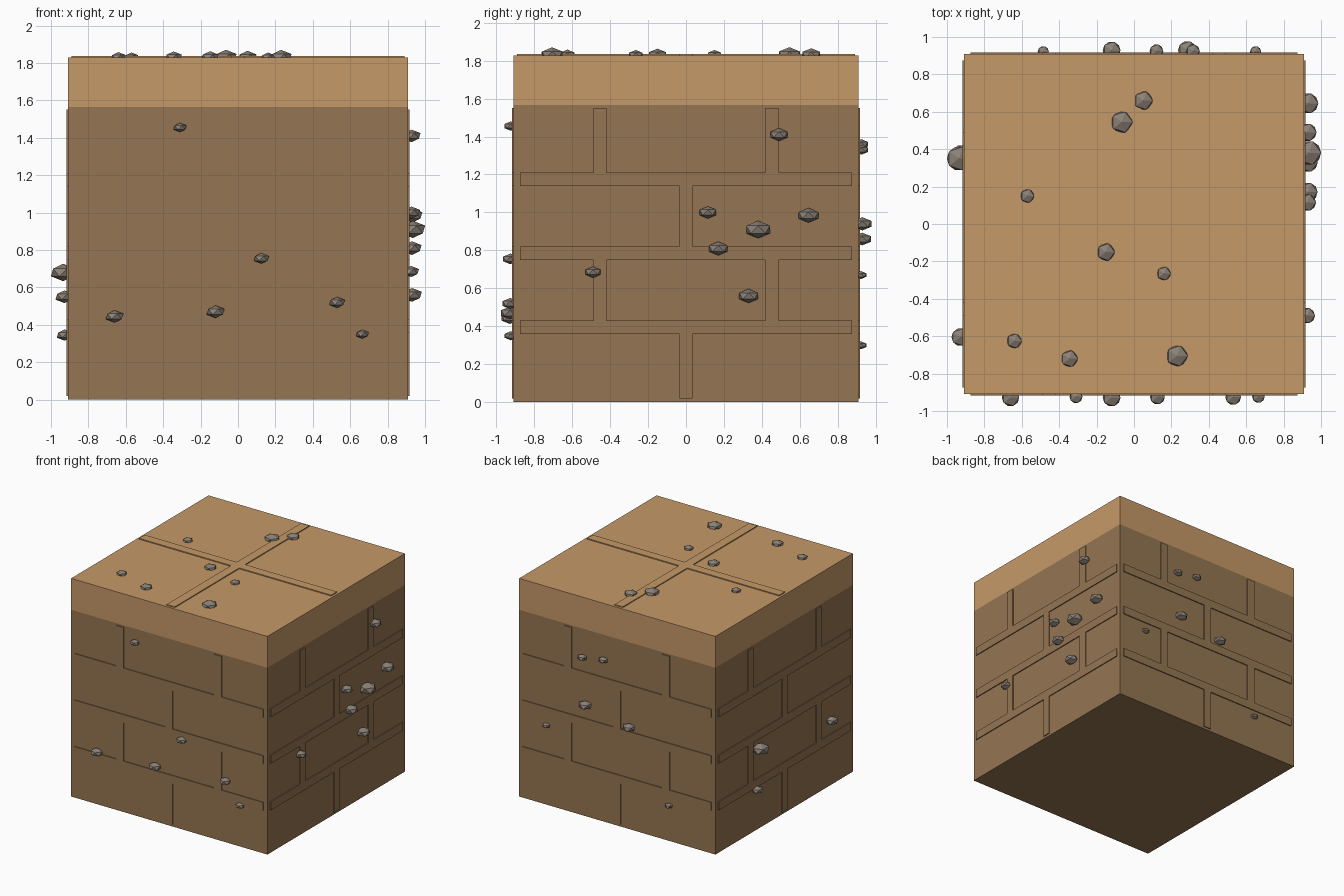
import bpy, bmesh, math
from mathutils import Matrix, Vector

if "Cube" in bpy.data.objects:
    bpy.data.objects.remove(bpy.data.objects["Cube"], do_unlink=True)

HALF, TOP, BAND, PROUD = 0.91, 1.828, 1.565, 0.008


def material(name, rgb):
    m = bpy.data.materials.new(name)
    m.use_nodes = True
    m.diffuse_color = (*rgb, 1)
    m.node_tree.nodes["Principled BSDF"].inputs["Base Color"].default_value = (*rgb, 1)
    return m


tan = material("light_tan", (0.56, 0.32, 0.14))
brown = material("earth_brown", (0.30, 0.178, 0.085))
grey = material("pebble_grey", (0.26, 0.22, 0.185))


def finish(bm, name, *mats):
    mesh = bpy.data.meshes.new(name)
    bm.to_mesh(mesh)
    bm.free()
    for m in mats:
        mesh.materials.append(m)
    ob = bpy.data.objects.new(name, mesh)
    bpy.context.collection.objects.link(ob)
    return ob


def add_box(bm, lo, hi, turn=Matrix()):
    lo, hi = Vector(lo), Vector(hi)
    m = turn @ Matrix.Translation((lo + hi) / 2) @ Matrix.Diagonal((*(hi - lo), 1))
    bmesh.ops.create_cube(bm, size=1, matrix=m)


def add_pebble(bm, centre, r):
    m = Matrix.Translation(centre) @ Matrix.Diagonal((1, 1, 0.63, 1))
    bmesh.ops.create_icosphere(bm, subdivisions=1, radius=r / 0.9, matrix=m)


# Block: brown below, tan band and top above
bm = bmesh.new()
add_box(bm, (-HALF, -HALF, 0), (HALF, HALF, TOP))
bmesh.ops.bisect_plane(bm, geom=bm.verts[:] + bm.edges[:] + bm.faces[:],
                       plane_co=(0, 0, BAND), plane_no=(0, 0, 1))
for f in bm.faces:
    f.material_index = int(f.calc_center_median().z > BAND)
finish(bm, "block", brown, tan)

# Raised brick joints, the same pattern on each side
COURSES = [0.36, 0.75, 1.14]
JOINT = 0.07
UPRIGHTS = [(0.02, 0.36, [0]), (0.43, 0.75, [-0.453, 0.453]),
            (0.82, 1.14, [0]), (1.21, 1.55, [-0.453, 0.453])]
SIDES = ["front", "right", "back", "left"]
turns = [Matrix.Rotation(math.radians(90 * k), 4, 'Z') for k in range(4)]
for side, turn in zip(SIDES, turns):
    bm = bmesh.new()
    near, far = -HALF - PROUD, -HALF + 0.01
    for z in COURSES:
        add_box(bm, (-0.875, near, z), (0.875, far, z + JOINT), turn)
    for z0, z1, places in UPRIGHTS:
        for u in places:
            add_box(bm, (u - JOINT / 2, near, z0), (u + JOINT / 2, far, z1), turn)
    finish(bm, side + "_joints", brown)

# Cross joint on the top
bm = bmesh.new()
add_box(bm, (-0.038, -0.89, TOP - 0.01), (0.038, 0.89, TOP + PROUD))
for s in (-1, 1):
    x0, x1 = sorted((s * 0.038, s * 0.89))
    add_box(bm, (x0, -0.038, TOP - 0.01), (x1, 0.038, TOP + PROUD))
finish(bm, "top_joints", tan)

# Pebbles on the sides: (across, height, radius)
PEBBLES = [
    [(-.31, 1.455, .035), (-.66, .445, .047), (-.12, .47, .048),
     (.125, .755, .04), (.53, .52, .042), (.665, .35, .034)],
    [(.49, 1.41, .048), (.115, 1.0, .046), (.645, .985, .055), (.38, .91, .066),
     (.17, .81, .052), (-.49, .685, .042), (.33, .56, .053)],
    [(-.315, 1.33, .037), (-.12, 1.36, .037), (-.285, .94, .05),
     (-.65, .67, .03), (.12, .86, .048), (.485, .3, .03)],
    [(-.35, .68, .066), (.605, .55, .048), (-.38, .345, .043)],
]
for side, turn, group in zip(SIDES, turns, PEBBLES):
    bm = bmesh.new()
    for u, z, r in group:
        add_pebble(bm, turn @ Vector((u, -HALF - 0.38 * r, z)), r)
    finish(bm, side + "_pebbles", grey)

# Pebbles on the top: (x, y, radius)
bm = bmesh.new()
for x, y, r in [(.05, .66, .05), (-.065, .545, .058), (-.57, .15, .037),
                (-.15, -.15, .047), (.16, -.265, .037), (-.64, -.625, .04),
                (-.345, -.72, .045), (.23, -.705, .057)]:
    add_pebble(bm, (x, y, TOP + 0.002), r)
finish(bm, "top_pebbles", grey)
